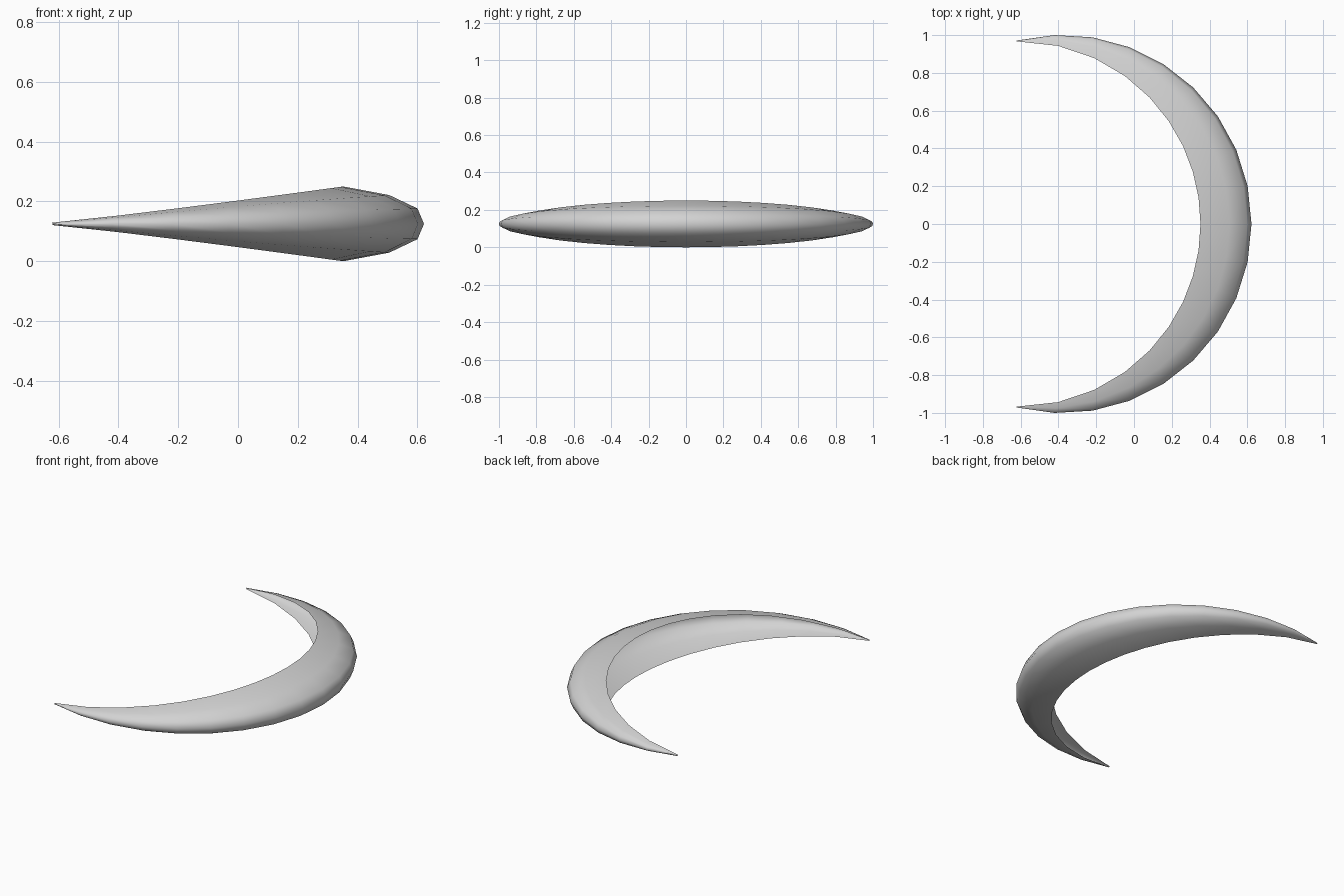
import bpy, bmesh
from math import sin, cos, radians

cube = bpy.data.objects.get("Cube")
if cube:
    bpy.data.objects.remove(cube, do_unlink=True)

STEPS = 9          # stations from the middle to each tip
MID_Z = 0.125
# half cross-section: (fraction from inner to outer edge, fraction of half height)
HALF = [(0, 1), (0.57, 0.77), (0.92, 0.41)]
SECTION = HALF + [(1, 0)] + [(t, -h) for t, h in reversed(HALF)]


def station(i):
    """Open arc of points across the crescent at station i, negative towards the front."""
    n, side = abs(i), (1 if i >= 0 else -1)
    inner = radians(8.2 * n + 0.0228 * n ** 3)
    outer = radians(11.55 * n)
    ix, iy = -0.615 + 0.967 * cos(inner), 0.967 * sin(inner)
    ox, oy = -0.379 + 1.001 * cos(outer), 1.001 * sin(outer)
    taper = max(0, (ix + 0.622) / 0.974)
    half_height = 0.004 + 0.121 * taper ** 1.1
    return [(ix + (ox - ix) * t, side * (iy + (oy - iy) * t), MID_Z + half_height * h)
            for t, h in SECTION]


# Crescent shell: rounded outside, open along the inner curve
bm = bmesh.new()
arcs = [[bm.verts.new(p) for p in station(i)] for i in range(-STEPS, STEPS + 1)]
for a, b in zip(arcs, arcs[1:]):
    for k in range(len(SECTION) - 1):
        face = bm.faces.new((a[k], a[k + 1], b[k + 1], b[k]))
        face.smooth = True

mesh = bpy.data.meshes.new("crescent_shell")
bm.to_mesh(mesh)
bm.free()
crescent = bpy.data.objects.new("crescent_shell", mesh)
bpy.context.collection.objects.link(crescent)

# Plain grey
grey = bpy.data.materials.new("light_grey")
grey.use_nodes = True
colour = (0.65, 0.65, 0.65, 1)
grey.diffuse_color = colour
grey.node_tree.nodes["Principled BSDF"].inputs["Base Color"].default_value = colour
mesh.materials.append(grey)
